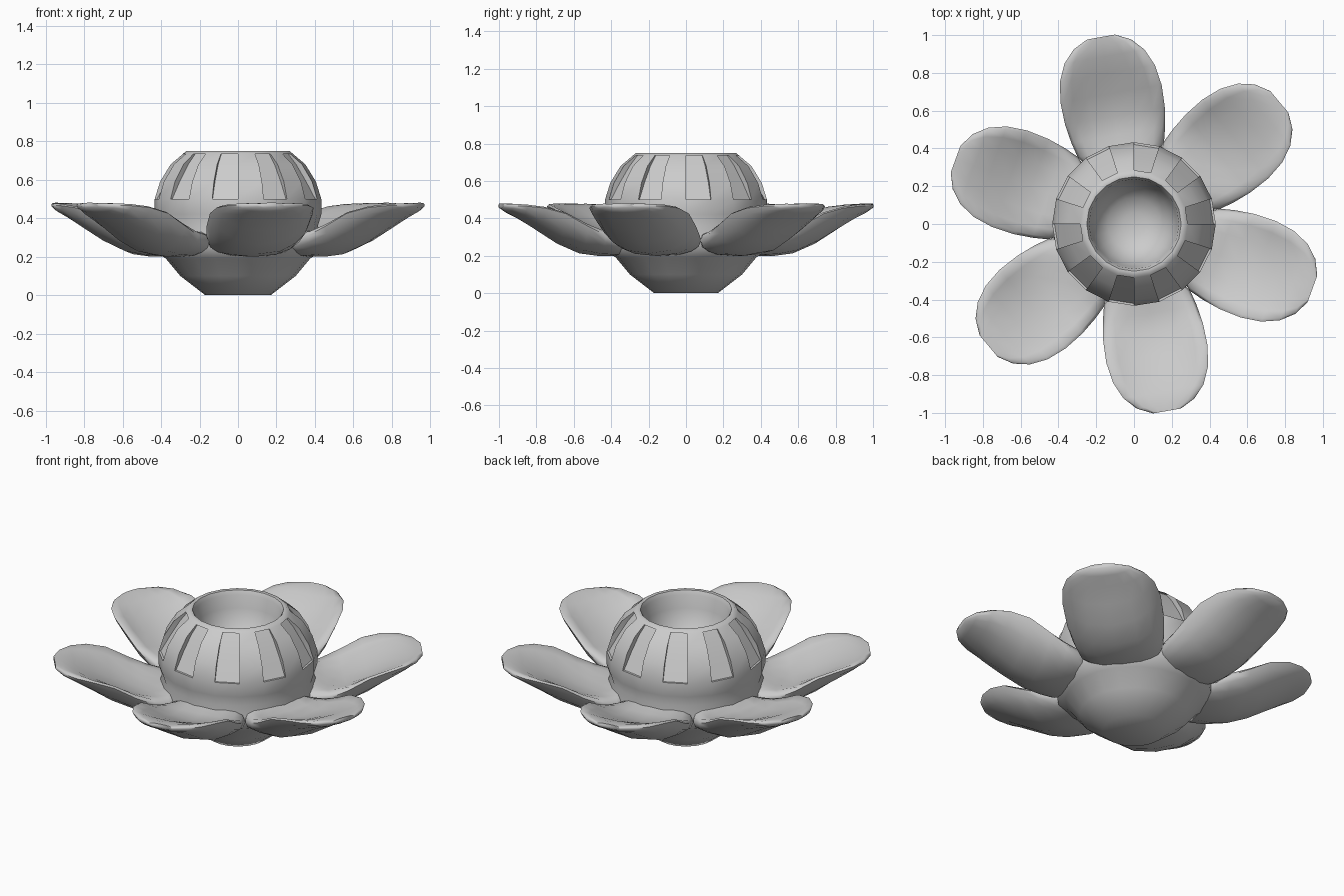
import bpy, bmesh
from math import sin, cos, pi, radians, copysign

if "Cube" in bpy.data.objects:
    bpy.data.objects.remove(bpy.data.objects["Cube"])

def finish(bm, name, angle):
    bmesh.ops.recalc_face_normals(bm, faces=bm.faces)
    me = bpy.data.meshes.new(name)
    bm.to_mesh(me)
    bm.free()
    ob = bpy.data.objects.new(name, me)
    bpy.context.collection.objects.link(ob)
    bpy.ops.object.select_all(action='DESELECT')
    ob.select_set(True)
    bpy.context.view_layer.objects.active = ob
    bpy.ops.object.shade_smooth_by_angle(angle=radians(angle))
    return ob

def loft(bm, rings):
    # bridge closed rings of equal size, cap both ends
    vs = [[bm.verts.new(p) for p in ring] for ring in rings]
    grid = []
    for a, b in zip(vs, vs[1:]):
        n = len(a)
        grid.append([bm.faces.new((a[i], a[(i + 1) % n], b[(i + 1) % n], b[i]))
                     for i in range(n)])
    bm.faces.new(vs[0])
    bm.faces.new(vs[-1])
    return grid

# Bulb on a flared dish: (radius, z) from foot up the outside, over the lip, into the cup
SEG = 20
profile = [(.17, 0), (.30, .10), (.375, .19), (.425, .225), (.435, .30), (.415, .36),
           (.433, .42), (.433, .50), (.405, .59), (.35, .68), (.285, .735),
           (.268, .75), (.25, .748), (.238, .725), (.228, .65), (.195, .56),
           (.14, .50), (.06, .47)]
bm = bmesh.new()
grid = loft(bm, [[(r * cos(2 * pi * i / SEG - pi / 2), r * sin(2 * pi * i / SEG - pi / 2), z)
                  for i in range(SEG)] for r, z in profile])

# Recessed panels in every other column, shallow at both ends
for col in range(1, SEG, 2):
    faces = [grid[row][col] for row in range(7, 10)]
    out = bmesh.ops.extrude_face_region(bm, geom=faces)
    for v in [g for g in out['geom'] if isinstance(g, bmesh.types.BMVert)]:
        depth = .012 if v.co.z < .55 or v.co.z > .7 else .035
        ang = 2 * pi * (col + .5) / SEG - pi / 2
        v.co.x -= depth * cos(ang)
        v.co.y -= depth * sin(ang)
    old = [f for f in faces if f.is_valid]
    if old:
        bmesh.ops.delete(bm, geom=old, context='FACES_ONLY')
finish(bm, "bulb_cup", 55)

# Petals: (distance, half width, middle height, half thickness, edge rise)
stations = [(.30, .16, .275, .07, .0), (.40, .232, .268, .068, .015),
            (.48, .252, .26, .06, .05), (.58, .268, .268, .055, .09),
            (.70, .272, .315, .05, .11), (.81, .255, .375, .04, .08),
            (.90, .215, .425, .032, .04), (.965, .155, .452, .025, .015),
            (1.005, .075, .467, .014, 0)]
N = 16

def full(c, p=.8):
    # squarer than a plain ellipse
    return copysign(abs(c) ** p, c) if abs(c) > 1e-6 else 0

for k in range(6):
    d = radians(-80 + 60 * k)
    rings = []
    for r, w, zm, t, cup in stations:
        ring = []
        for i in range(N):
            a = 2 * pi * i / N
            s = w * full(cos(a))
            z = zm + t * full(sin(a)) + cup * cos(a) ** 2
            ring.append((r * cos(d) - s * sin(d), r * sin(d) + s * cos(d), z))
        rings.append(ring)
    bm = bmesh.new()
    loft(bm, rings)
    finish(bm, "petal_%d" % (k + 1), 60)
